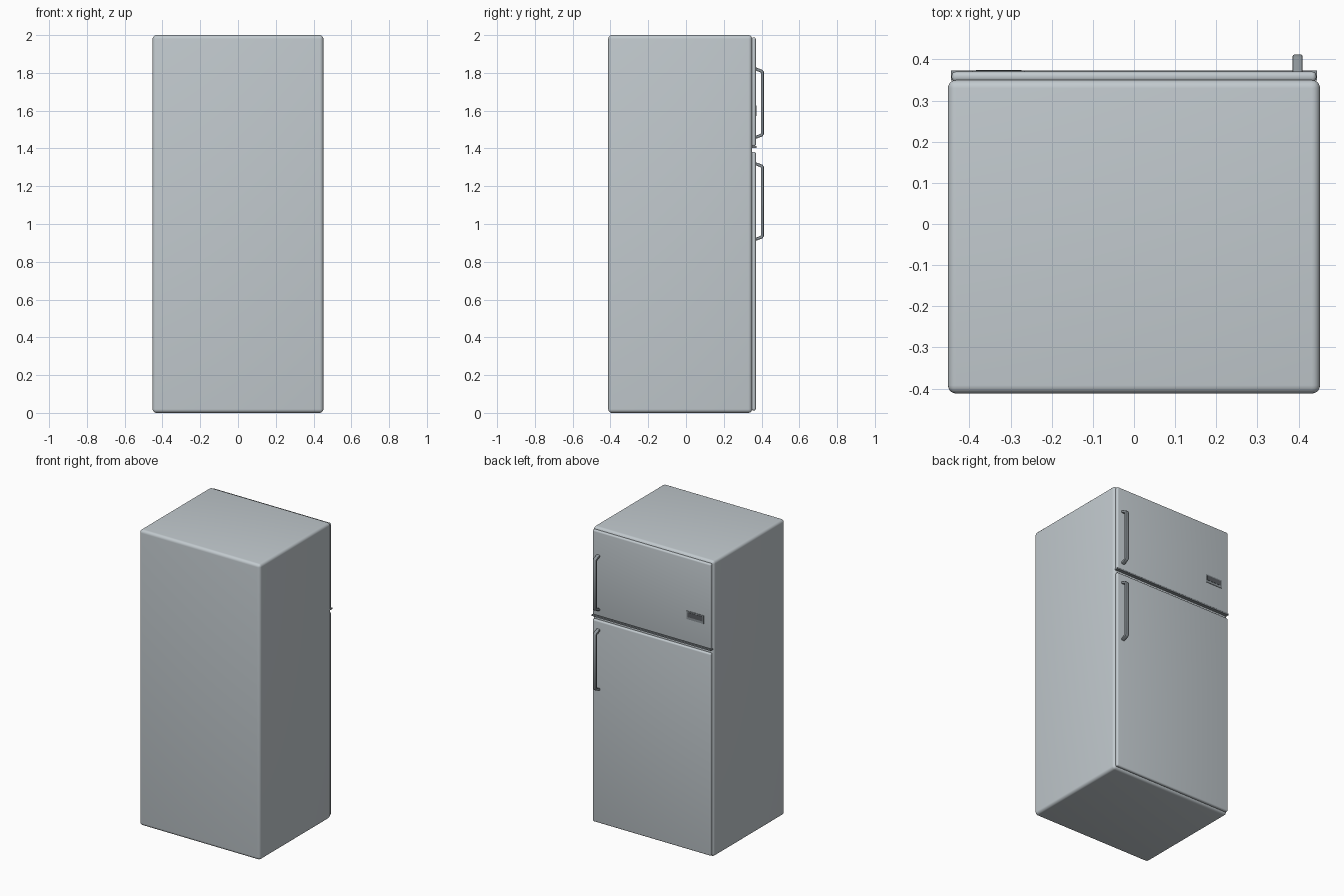
import bpy, bmesh, math
from mathutils import Vector

if "Cube" in bpy.data.objects:
    bpy.data.objects.remove(bpy.data.objects["Cube"])


def material(name, rgb):
    m = bpy.data.materials.new(name)
    m.diffuse_color = (*rgb, 1)
    m.use_nodes = True
    m.node_tree.nodes["Principled BSDF"].inputs["Base Color"].default_value = m.diffuse_color
    return m


STEEL = material("pale_steel", (0.54, 0.59, 0.62))
METAL = material("handle_grey", (0.26, 0.29, 0.31))
DARK = material("dark_grey", (0.10, 0.11, 0.12))


def finish(name, bm, mat):
    bmesh.ops.recalc_face_normals(bm, faces=bm.faces)
    mesh = bpy.data.meshes.new(name)
    bm.to_mesh(mesh)
    bm.free()
    mesh.materials.append(mat)
    ob = bpy.data.objects.new(name, mesh)
    bpy.context.collection.objects.link(ob)
    return ob


def smooth(ob):
    bpy.ops.object.select_all(action='DESELECT')
    ob.select_set(True)
    bpy.context.view_layer.objects.active = ob
    bpy.ops.object.shade_smooth_by_angle(angle=math.radians(40))


def box(name, lo, hi, mat, bevel=0, segments=4):
    """Box between two corners, with optional rounded edges."""
    lo, hi = Vector(lo), Vector(hi)
    bm = bmesh.new()
    bmesh.ops.create_cube(bm, size=1)
    for v in bm.verts:
        v.co = Vector(a * b for a, b in zip(v.co, hi - lo)) + (lo + hi) / 2
    if bevel:
        bmesh.ops.bevel(bm, geom=bm.edges[:], offset=bevel, segments=segments,
                        profile=0.5, affect='EDGES')
    ob = finish(name, bm, mat)
    if bevel:
        smooth(ob)
    return ob


def handle(name, z0, z1):
    """Bracket handle: a flat bar with slanted ends, extruded across x."""
    profile = [(0.362, z0), (0.362, z0 + 0.016), (0.396, z0 + 0.030),
               (0.396, z1 - 0.030), (0.362, z1 - 0.016), (0.362, z1),
               (0.404, z1 - 0.016), (0.412, z1 - 0.026),
               (0.412, z0 + 0.026), (0.404, z0 + 0.016)]
    bm = bmesh.new()
    face = bm.faces.new([bm.verts.new((0.385, y, z)) for y, z in profile])
    out = bmesh.ops.extrude_face_region(bm, geom=[face])
    bmesh.ops.translate(bm, vec=(0.025, 0, 0),
                        verts=[g for g in out['geom'] if isinstance(g, bmesh.types.BMVert)])
    rims = [e for e in bm.edges
            if abs(e.verts[0].co.x - e.verts[1].co.x) < 1e-5]
    bmesh.ops.bevel(bm, geom=rims, offset=0.005, segments=2, profile=0.5, affect='EDGES')
    smooth(finish(name, bm, METAL))


# Cabinet
box("cabinet", (-0.452, -0.412, 0), (0.452, 0.350, 2), STEEL, 0.02, 5)

# Doors, with fully rounded rims, on a slim seal
for name, z0, z1 in (("freezer_door", 1.412, 1.987), ("fridge_door", 0.013, 1.382)):
    box(name, (-0.443, 0.346, z0), (0.443, 0.370, z1), STEEL, 0.010)

# Trim strip along the lower edge of the freezer door
box("door_trim", (-0.445, 0.349, 1.403), (0.445, 0.373, 1.412), METAL)

# Handles
handle("freezer_handle", 1.448, 1.832)
handle("fridge_handle", 0.908, 1.330)

# Badge plate with a raised frame and a dark centre
box("badge_frame", (-0.392, 0.368, 1.572), (-0.265, 0.373, 1.628), METAL)
box("badge_panel", (-0.384, 0.372, 1.588), (-0.273, 0.3745, 1.620), DARK)
